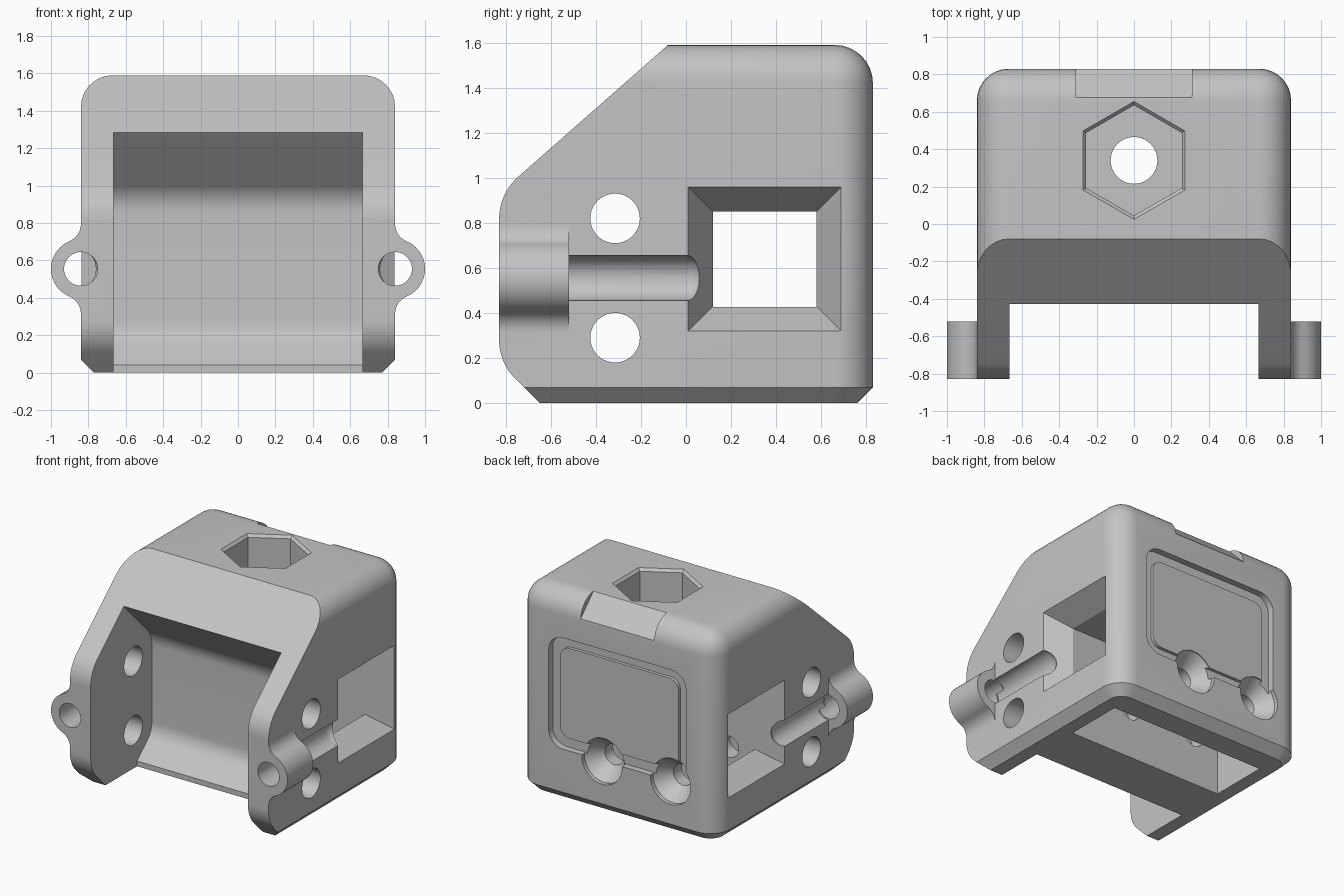
import bpy, bmesh, math
from mathutils import Vector

cube = bpy.data.objects.get("Cube")
if cube:
    bpy.data.objects.remove(cube, do_unlink=True)

grey = bpy.data.materials.new("light_grey")
grey.use_nodes = True
COLOUR = (0.55, 0.55, 0.55, 1)
grey.diffuse_color = COLOUR
grey.node_tree.nodes["Principled BSDF"].inputs["Base Color"].default_value = COLOUR


def make(name, bm):
    bmesh.ops.recalc_face_normals(bm, faces=bm.faces)
    mesh = bpy.data.meshes.new(name)
    bm.to_mesh(mesh)
    bm.free()
    ob = bpy.data.objects.new(name, mesh)
    bpy.context.collection.objects.link(ob)
    mesh.materials.append(grey)
    return ob


def place(axis, u, v, t):
    return {"x": (t, u, v), "y": (u, t, v), "z": (u, v, t)}[axis]


def rounded(corners, steps=8):
    """Turn (u, v, radius) corners into an outline with filleted corners."""
    out = []
    for i, (u, v, r) in enumerate(corners):
        p = Vector((u, v))
        if r == 0:
            out.append(p)
            continue
        a = (Vector(corners[i - 1][:2]) - p).normalized()
        b = (Vector(corners[(i + 1) % len(corners)][:2]) - p).normalized()
        half = a.angle(b) / 2
        mid = p + (a + b).normalized() * r / math.sin(half)
        start = p + a * r / math.tan(half) - mid
        end = p + b * r / math.tan(half) - mid
        for k in range(steps + 1):
            out.append(mid + start.lerp(end, k / steps).normalized() * r)
    return out


def circle(u, v, r, n=40, turn=0):
    return [(u + r * math.cos(turn + math.tau * k / n),
             v + r * math.sin(turn + math.tau * k / n)) for k in range(n)]


def loft(name, axis, ring_a, a, ring_b, b):
    bm = bmesh.new()
    low = [bm.verts.new(place(axis, u, v, a)) for u, v in ring_a]
    high = [bm.verts.new(place(axis, u, v, b)) for u, v in ring_b]
    bm.faces.new(low)
    bm.faces.new(high)
    n = len(low)
    for i in range(n):
        j = (i + 1) % n
        bm.faces.new((low[i], low[j], high[j], high[i]))
    return make(name, bm)


def prism(name, axis, ring, a, b):
    return loft(name, axis, ring, a, ring, b)


def rect(u0, u1, v0, v1, r=0):
    return rounded([(u0, v0, r), (u1, v0, r), (u1, v1, r), (u0, v1, r)])


def combine(target, tool, operation="DIFFERENCE"):
    mod = target.modifiers.new("cut", "BOOLEAN")
    mod.operation = operation
    mod.solver = "EXACT"
    mod.object = tool
    bpy.context.view_layer.objects.active = target
    bpy.ops.object.modifier_apply(modifier=mod.name)
    bpy.data.objects.remove(tool, do_unlink=True)


# Block with rounded top and back edges and a chamfered foot
W, D, H = 0.84, 0.83, 1.59
bm = bmesh.new()
bmesh.ops.create_cube(bm, size=2)
for v in bm.verts:
    v.co = (v.co.x * W, v.co.y * D, H if v.co.z > 0 else 0)


def middle(e):
    return (e.verts[0].co + e.verts[1].co) / 2


soft = []
for e in bm.edges:
    m = middle(e)
    top_edge = m.z > H - 0.01 and m.y > -0.5
    back_upright = m.y > D - 0.01 and abs(m.x) > W - 0.01
    if top_edge or back_upright:
        soft.append(e)
bmesh.ops.bevel(bm, geom=soft, offset=0.17, segments=8, profile=0.5, affect="EDGES")
foot = [e for e in bm.edges if all(abs(v.co.z) < 1e-4 for v in e.verts) and middle(e).y > -D + 0.01]
bmesh.ops.bevel(bm, geom=foot, offset=0.07, segments=1, affect="EDGES")
body = make("housing", bm)

# Side outline: sloped front, rounded nose
outline = rounded([(-0.65, 0, 0), (1, 0, 0), (1, H + 0.1, 0), (-0.08, H + 0.1, 0), (-0.08, H, 0),
                   (-0.83, 0.93, 0.25), (-0.83, 0.18, 0.24)])
combine(body, prism("side_outline", "x", outline, -1, 1), "INTERSECT")

# Front pocket between the two arms
pocket = rounded([(-1.2, -0.2, 0), (-0.27, -0.2, 0), (-0.27, 0.04, 0), (-0.09, 0.2, 0.16),
                  (-0.09, 0.94, 0.2), (-0.38, 1.23, 0), (-0.43, 1.285, 0), (-1.2, 1.285, 0)])
combine(body, prism("pocket", "x", pocket, -0.665, 0.665))

# Rear cavity, open below
combine(body, prism("cavity", "z", rect(-0.665, 0.665, 0.12, 0.58), -0.1, 0.85))

# Flared windows and strap lugs on both sides
LZ = 0.555
for s in (-1, 1):
    f = 0.147
    combine(body, loft("window", "x", rect(0.12, 0.58, 0.43, 0.85), s * 0.66,
                       rect(0.12 - f, 0.58 + f, 0.43 - f, 0.85 + f), s * 0.9))
    combine(body, prism("window_core", "x", rect(0.12, 0.58, 0.43, 0.85), s * 0.6, s * 0.7))

    # Side groove with a round end
    combine(body, prism("groove", "y", circle(s * W, LZ, 0.1), -0.6, 0.0))
    bm = bmesh.new()
    bmesh.ops.create_uvsphere(bm, u_segments=32, v_segments=16, radius=0.1)
    bmesh.ops.translate(bm, verts=bm.verts, vec=(s * W, 0.0, LZ))
    combine(body, make("groove_end", bm))

    # Lug with filleted roots
    R, F = 0.16, 0.1
    dz = math.sqrt((R + F) ** 2 - F ** 2)
    tilt = math.atan2(dz, F)
    half = []
    for k in range(9):
        a = math.pi + (tilt - math.pi / 2 + math.pi / 2) * k / 8
        half.append((W + F + F * math.cos(a), dz + F * math.sin(a)))
    for k in range(1, 11):
        a = tilt * (1 - k / 10)
        half.append((W + R * math.cos(a), R * math.sin(a)))
    ring = half + [(u, -v) for u, v in reversed(half[:-1])]
    ring = [(s * u, LZ + v) for u, v in [(W - 0.08, dz)] + ring + [(W - 0.08, -dz)]]
    combine(body, prism("lug", "y", ring, -D, -0.52), "UNION")
    combine(body, prism("lug_hole", "y", circle(s * W, LZ, 0.09), -1, -0.45))

# Cross holes through the arms
for z in (0.29, 0.82):
    combine(body, prism("cross_hole", "x", circle(-0.315, z, 0.11), -1.2, 1.2))

# Hexagonal nut seat with chamfered rim and bolt hole
NY = 0.34


def hexagon(r):
    return circle(0, NY, r, 6, math.pi / 2)


combine(body, prism("nut_seat", "z", hexagon(0.295), 1.2, 1.7))
combine(body, loft("nut_rim", "z", hexagon(0.295), H - 0.02, hexagon(0.335), H + 0.02))
combine(body, prism("bolt_hole", "z", circle(0, NY, 0.125), 0.7, 1.3))

# Shallow flat on the top back edge
c = math.sqrt(0.5)
near, far = 0.13, 0.4
flat = [(0.66 + (d - w) * c, 1.42 + (d + w) * c)
        for d, w in ((near, -0.2), (far, -0.2), (far, 0.2), (near, 0.2))]
combine(body, prism("edge_flat", "x", flat, -0.31, 0.31))

# Back recess with raised panel
combine(body, prism("recess", "y", rect(-0.58, 0.58, 0.4, 1.25, 0.12), D - 0.05, 1))
combine(body, prism("panel", "y", rect(-0.5, 0.5, 0.48, 1.17, 0.08), D - 0.1, D - 0.025), "UNION")

# Countersunk screw holes
for x in (0.13, -0.45):
    combine(body, prism("screw_hole", "y", circle(x, 0.39, 0.08), 0.0, 1))
    combine(body, loft("countersink", "y", circle(x, 0.39, 0.08), 0.68,
                       circle(x, 0.39, 0.17), 0.8))
    combine(body, prism("screw_head", "y", circle(x, 0.39, 0.17), 0.799, 1))

# Shading
bpy.ops.object.select_all(action="DESELECT")
body.select_set(True)
bpy.context.view_layer.objects.active = body
bpy.ops.object.shade_smooth_by_angle(angle=math.radians(30))
